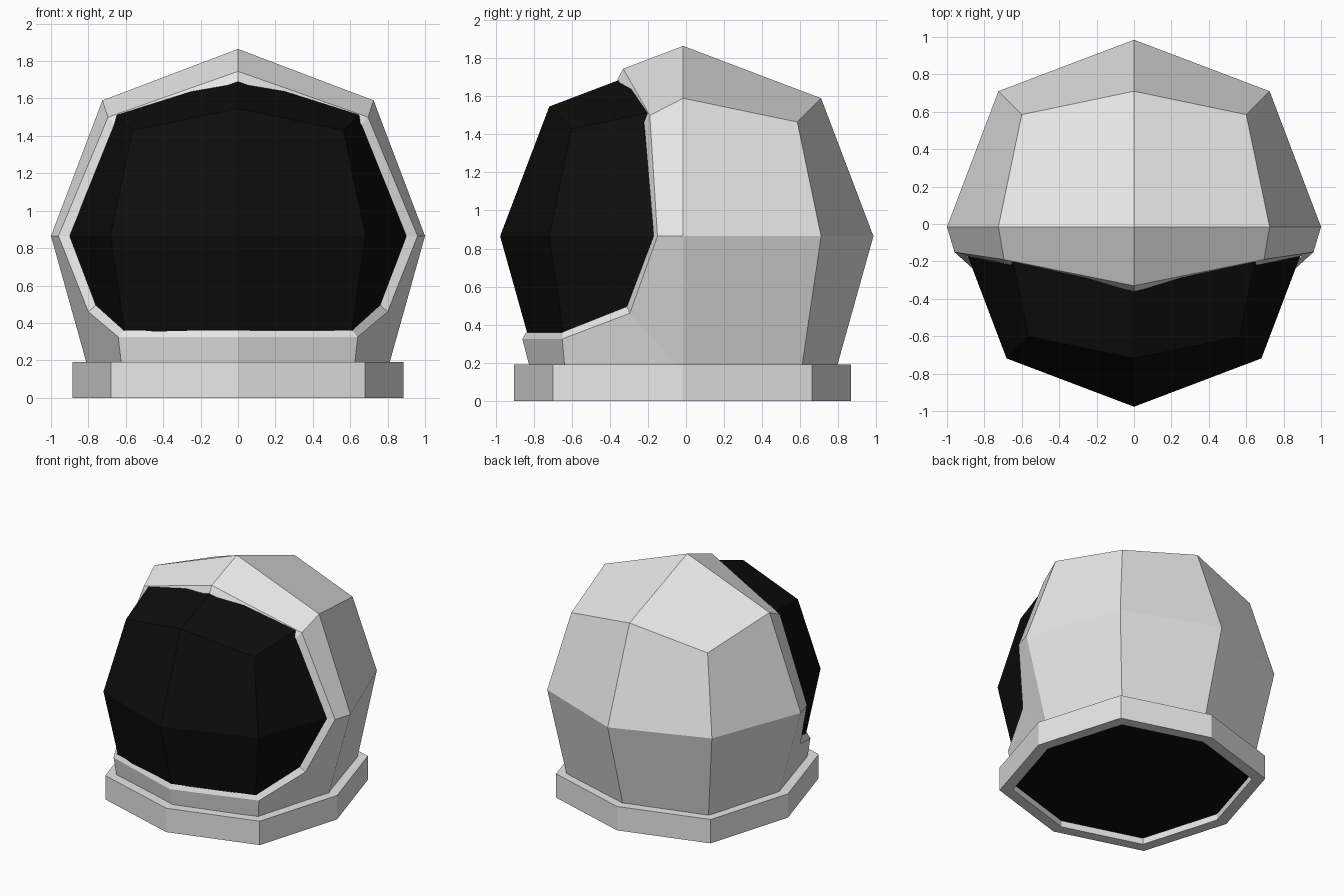
import bpy, bmesh

if "Cube" in bpy.data.objects:
    bpy.data.objects.remove(bpy.data.objects["Cube"])

CZ = 0.865                      # height of the widest ring
REACH = {1: 1.0, 2: 0.725, 3: 0.6}


def material(name, rgb):
    m = bpy.data.materials.new(name)
    m.diffuse_color = (*rgb, 1)
    m.use_nodes = True
    m.node_tree.nodes["Principled BSDF"].inputs["Base Color"].default_value = m.diffuse_color
    return m


GREY = material("light grey", (0.8, 0.8, 0.8))
BLACK = material("black", (0.004, 0.004, 0.004))


def make_object(name, faces, mat):
    """Build a flat-shaded mesh from faces given as point lists."""
    bm = bmesh.new()
    for pts in faces:
        bm.faces.new([bm.verts.new(p) for p in pts])
    bmesh.ops.remove_doubles(bm, verts=bm.verts, dist=0.0005)
    bmesh.ops.recalc_face_normals(bm, faces=bm.faces)
    me = bpy.data.meshes.new(name)
    bm.to_mesh(me)
    bm.free()
    me.materials.append(mat)
    ob = bpy.data.objects.new(name, me)
    bpy.context.collection.objects.link(ob)
    return ob


def dome_point(i, j, k, s=1.0, cy=-0.015):
    """Point of a rounded cube; i, j, k are -1, 0 or 1. The base is flat."""
    if k < 0:
        r, z = (0.62 if i and j else 0.80), -0.715
    else:
        r = REACH[abs(i) + abs(j) + abs(k)]
        z = r * k
    return (i * r * s, cy + j * r * s, CZ + z * s)


RING = [(1, 0), (1, 1), (0, 1), (-1, 1), (-1, 0), (-1, -1), (0, -1), (1, -1)]


def dome_quads():
    """Index quads of the rounded cube without its base."""
    for n in range(8):
        a, b = RING[n], RING[(n + 1) % 8]
        for k in (-1, 0):
            yield [(*a, k), (*b, k), (*b, k + 1), (*a, k + 1)]
    for i in (-1, 1):
        for j in (-1, 1):
            yield [(0, 0, 1), (i, 0, 1), (i, j, 1), (0, j, 1)]


# Helmet shell: rounded cube without its front, then the visor opening
outer = [(0, -0.33, 1.745), (0.695, -0.19, 1.50), (0.96, -0.15, CZ),
         (0.80, -0.295, 0.46), (0.64, -0.65, 0.325), (0, -0.86, 0.325)]
inner = [(0, -0.36, 1.69), (0.66, -0.22, 1.46), (0.90, -0.17, CZ),
         (0.76, -0.31, 0.495), (0.61, -0.65, 0.36), (0, -0.84, 0.36)]

shell = [[dome_point(*v) for v in q] for q in dome_quads()
         if all(v[1] >= 0 for v in q)]
top, shoulder, side = (dome_point(*v) for v in ((0, 0, 1), (1, 0, 1), (1, 0, 0)))
low_side, low_corner, low_front = (
    dome_point(*v) for v in ((1, 0, -1), (1, -1, -1), (0, -1, -1)))
half = [[top, shoulder, outer[1], outer[0]],
        [shoulder, side, outer[2], outer[1]],
        [side, low_side, outer[3], outer[2]],
        [low_side, low_corner, outer[4], outer[3]],
        [low_corner, low_front, outer[5], outer[4]]]
half += [[outer[n], outer[n + 1], inner[n + 1], inner[n]] for n in range(5)]
for f in half:
    shell.append(f)
    shell.append([(-x, y, z) for x, y, z in reversed(f)])
make_object("helmet_shell", shell, GREY)

# Visor: slightly smaller closed rounded cube, pushed forward
visor = [[dome_point(*v, s=0.94, cy=-0.037) for v in q] for q in dome_quads()]
visor.append([dome_point(*v, -1, s=0.94, cy=-0.037) for v in RING])
make_object("visor", visor, BLACK)


def octagon(s, z):
    return [(i * r * s, -0.018 + j * r * s, z)
            for i, j in RING for r in [0.68 if i and j else 0.885]]


# Neck collar: eight-sided ring with a square section
loops = [octagon(1, 0), octagon(1, 0.19), octagon(0.9, 0.19), octagon(0.9, 0)]
collar = []
for m in range(4):
    a, b = loops[m], loops[(m + 1) % 4]
    collar += [[a[n], a[(n + 1) % 8], b[(n + 1) % 8], b[n]] for n in range(8)]
make_object("neck_collar", collar, GREY)

# Dark plate closing the neck opening
plate = [octagon(0.905, 0.05), octagon(0.905, 0.058)]
a, b = plate
make_object("neck_plate", plate + [[a[n], a[(n + 1) % 8], b[(n + 1) % 8], b[n]]
                                   for n in range(8)], BLACK)
